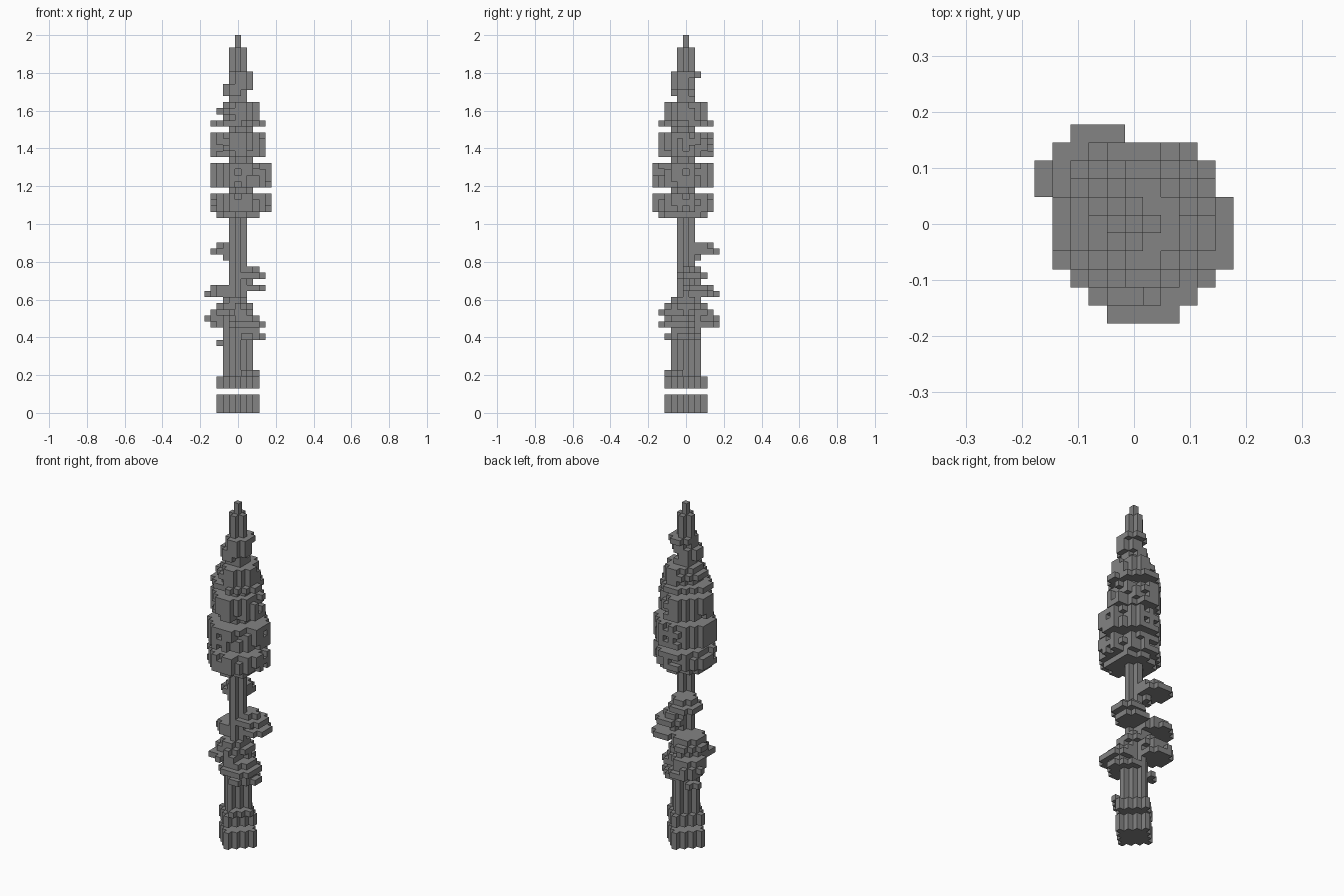
import bpy
import bmesh
import random
from mathutils import Vector

CELL = 2 / 62
SPAN = range(-6, 7)
random.seed(4)

if "Cube" in bpy.data.objects:
    bpy.data.objects.remove(bpy.data.objects["Cube"])

grey = bpy.data.materials.new("stone grey")
grey.use_nodes = True
grey.diffuse_color = (0.23, 0.23, 0.23, 1)
grey.node_tree.nodes["Principled BSDF"].inputs["Base Color"].default_value = grey.diffuse_color

owner = {}  # cell -> part name


def fill(part, low, high, cx, cy, r, power=2, gaps=0.0):
    """Fill layers low to high: round for power 2, diamond for power 1; gaps drops rim cells."""
    for x in SPAN:
        for y in SPAN:
            d = (abs(x - cx) ** power + abs(y - cy) ** power) ** (1 / power)
            if d > r:
                continue
            for k in range(low, high + 1):
                if d > r - 0.8 and random.random() < gaps:
                    continue
                owner.setdefault((x, y, k), part)


def build(part):
    """Make one mesh from the outer faces of a part's cells."""
    bm = bmesh.new()
    for cell in [c for c, p in owner.items() if p == part]:
        centre = Vector(cell) + Vector((0, 0, 0.5))
        for axis in range(3):
            for sign in (-1, 1):
                n = Vector((0, 0, 0))
                n[axis] = sign
                if tuple(int(a + b) for a, b in zip(cell, n)) in owner:
                    continue
                u = Vector((0, 0, 0))
                u[(axis + 1) % 3] = 0.5
                v = n.cross(u)
                mid = centre + n * 0.5
                corners = (mid - u - v, mid + u - v, mid + u + v, mid - u + v)
                bm.faces.new([bm.verts.new(c * CELL) for c in corners])
    bmesh.ops.remove_doubles(bm, verts=bm.verts, dist=CELL / 100)
    mesh = bpy.data.meshes.new(part)
    bm.to_mesh(mesh)
    bm.free()
    mesh.materials.append(grey)
    bpy.context.collection.objects.link(bpy.data.objects.new(part, mesh))


# Base block and stepped foot of the trunk
fill("base", 0, 2, 0, 0, 3, power=1)
fill("trunk_foot", 4, 5, 0, 0, 3, power=1)
fill("trunk_foot", 6, 6, 1, -1, 2, power=1)

# Thick lower trunk and thin upper stem
fill("trunk", 4, 17, 0, 0, 2, power=1)
fill("stem", 18, 31, 0, 0, 1, power=1)

# Lower leaf clumps: layer, centre x, centre y, radius
for k, cx, cy, r in [
    (11, -2, 1, 1.2), (12, 1.5, -0.5, 2.6), (13, 1.5, -1, 2.0),
    (14, 1.3, -1.3, 3.2), (14, -2, 3, 2.3),
    (15, 1, -1, 2.3), (15, -2.7, 2.7, 2.4),
    (16, -1, -1.5, 2.6), (16, -2, 2, 2.3),
    (17, -0.5, 0, 2.7), (17, 0, -1, 2.1), (17, -1, 1, 2.2), (18, -0.5, 0, 2.1),
]:
    fill("lower_leaves", k, k, cx, cy, r)

# Side branches on the stem
for k, cx, cy, r in [
    (19, -2.5, 2.5, 2.7), (20, -2, 2, 2.3),
    (20, 2, 2, 2.3), (21, 1, 1, 1.1),
    (22, 2, 1, 2.3), (23, 1.5, 1, 1.6),
    (25, -1, 1, 1.1), (26, -2, 3, 2.3), (27, -1.5, 2.5, 1.9),
]:
    fill("branches", k, k, cx, cy, r)

# Upper canopy: a core with wide tiers and narrow gaps
fill("canopy", 32, 50, 0.5, -0.5, 1.6)
fill("canopy", 32, 32, 0.3, -0.5, 3.7)
for low, high in ((33, 35), (37, 40)):
    fill("canopy", low, high, 0.5, -0.5, 4.75, gaps=0.15)
for low, high in ((42, 45), (47, 47)):
    fill("canopy", low, high, 0, 0, 4.2, gaps=0.2)
fill("canopy", 48, 50, 0.5, 0, 3.1, gaps=0.1)
fill("canopy", 49, 49, 0, 0, 3.2)

# Crown and spire
fill("crown", 51, 51, 0, 0, 1.5)
fill("crown", 52, 53, -0.5, -0.5, 2.0)
fill("crown", 53, 54, 0.5, -0.5, 2.0)
fill("crown", 55, 55, 0.5, 0, 2.1)
fill("spire", 56, 59, 0, 0, 1, power=1)
fill("spire_tip", 60, 61, 0, 0, 0)

for part in dict.fromkeys(owner.values()):
    build(part)
